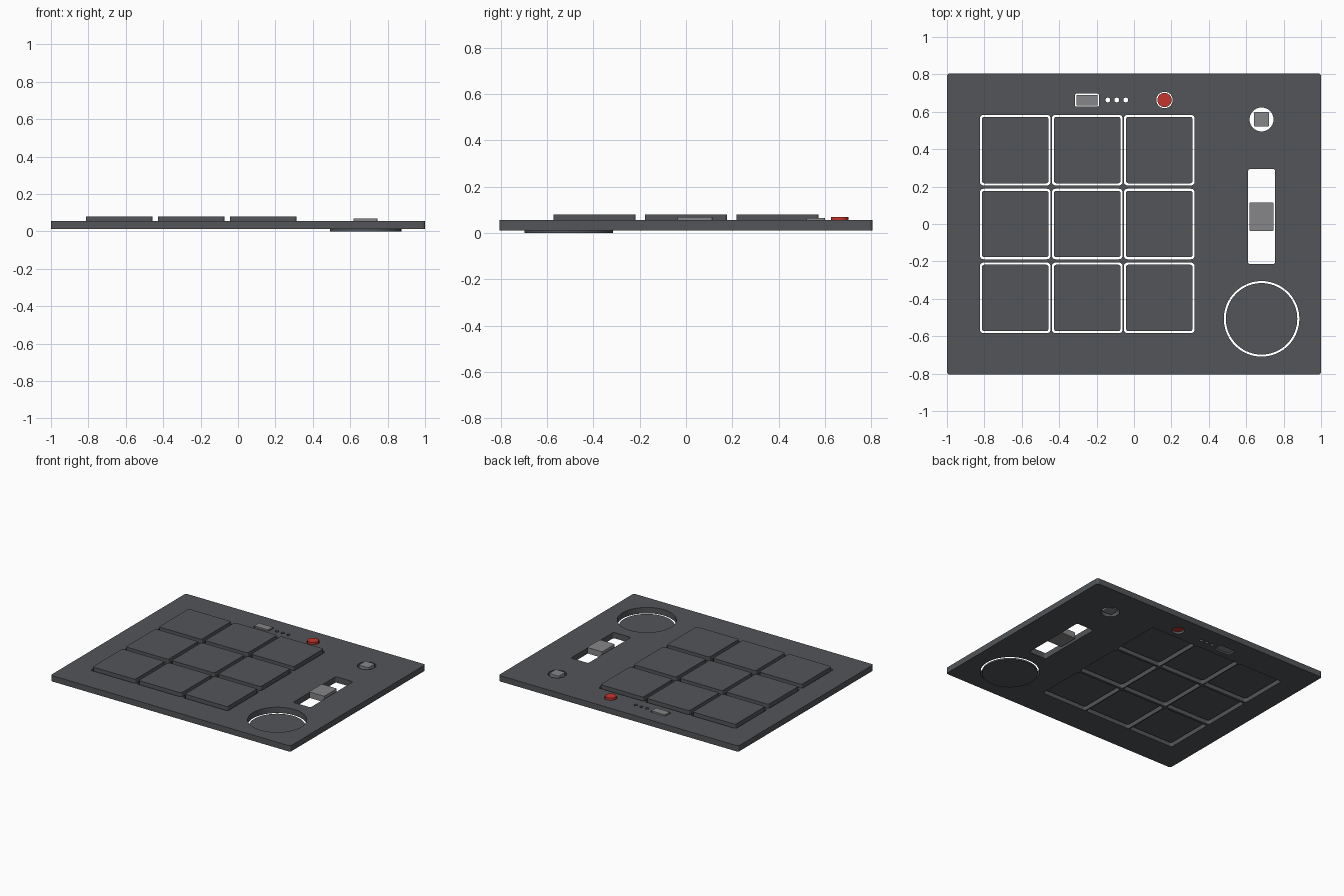
import bpy
from math import sin, cos, pi

cube = bpy.data.objects.get("Cube")
if cube:
    bpy.data.objects.remove(cube, do_unlink=True)


def make_material(name, colour):
    mat = bpy.data.materials.new(name)
    mat.use_nodes = True
    mat.diffuse_color = (*colour, 1)
    bsdf = next(n for n in mat.node_tree.nodes if n.type == 'BSDF_PRINCIPLED')
    bsdf.inputs["Base Color"].default_value = (*colour, 1)
    return mat


charcoal = make_material("charcoal", (0.085, 0.091, 0.099))
grey = make_material("mid grey", (0.24, 0.24, 0.25))
red = make_material("red", (0.56, 0.034, 0.025))


def rounded_rect(cx, cy, w, h, r, steps=4):
    points = []
    corners = [(1, 1), (-1, 1), (-1, -1), (1, -1)]
    for i, (sx, sy) in enumerate(corners):
        for k in range(steps + 1):
            a = (i + k / steps) * pi / 2
            points.append((cx + sx * (w / 2 - r) + r * cos(a),
                           cy + sy * (h / 2 - r) + r * sin(a)))
    return points


def circle(cx, cy, r, sides=48):
    return [(cx + r * cos(2 * pi * i / sides), cy + r * sin(2 * pi * i / sides))
            for i in range(sides)]


def slab(name, outlines, bottom, top, mat):
    """Flat plate from an outer outline and any hole outlines."""
    curve = bpy.data.curves.new(name, 'CURVE')
    curve.dimensions = '2D'
    curve.fill_mode = 'BOTH'
    curve.extrude = (top - bottom) / 2
    for points in outlines:
        spline = curve.splines.new('POLY')
        spline.points.add(len(points) - 1)
        for p, (x, y) in zip(spline.points, points):
            p.co = (x, y, 0, 1)
        spline.use_cyclic_u = True
        spline.use_smooth = False
    curve.materials.append(mat)
    obj = bpy.data.objects.new(name, curve)
    obj.location.z = (top + bottom) / 2
    bpy.context.collection.objects.link(obj)
    bpy.ops.object.select_all(action='DESELECT')
    obj.select_set(True)
    bpy.context.view_layer.objects.active = obj
    bpy.ops.object.convert(target='MESH')
    return bpy.context.object


BASE, TOP = 0.012, 0.056
pad_centres = [(x, y) for y in (0.395, 0, -0.395) for x in (-0.635, -0.25, 0.135)]

# Front plate with all its openings
holes = [rounded_rect(x, y, 0.377, 0.377, 0.018) for x, y in pad_centres]
holes += [circle(x, 0.663, 0.013, 20) for x in (-0.14, -0.092, -0.044)]
holes += [
    rounded_rect(-0.251, 0.662, 0.128, 0.07, 0.008),
    circle(0.163, 0.663, 0.044),
    circle(0.682, 0.559, 0.064),
    rounded_rect(0.682, 0.04, 0.145, 0.508, 0.012),
    circle(0.682, -0.507, 0.202, 72),
]
slab("panel", [rounded_rect(0, 0, 2, 1.61, 0.015)] + holes, BASE, TOP, charcoal)

# Nine raised pads
for i, (x, y) in enumerate(pad_centres):
    slab(f"pad_{i + 1}", [rounded_rect(x, y, 0.355, 0.355, 0.012)], 0.035, 0.08, charcoal)

# Sunken round pad
slab("round_pad", [circle(0.682, -0.507, 0.191, 72)], 0, BASE, charcoal)

# Small controls
slab("slider_knob", [rounded_rect(0.682, 0.039, 0.128, 0.152, 0.006)], 0.025, 0.07, grey)
slab("square_button", [rounded_rect(0.682, 0.56, 0.08, 0.08, 0.008)], 0.02, 0.065, grey)
slab("display_window", [rounded_rect(-0.251, 0.662, 0.114, 0.056, 0.004)], 0.02, 0.063, grey)
slab("red_button", [circle(0.163, 0.663, 0.038)], 0.025, 0.07, red)
